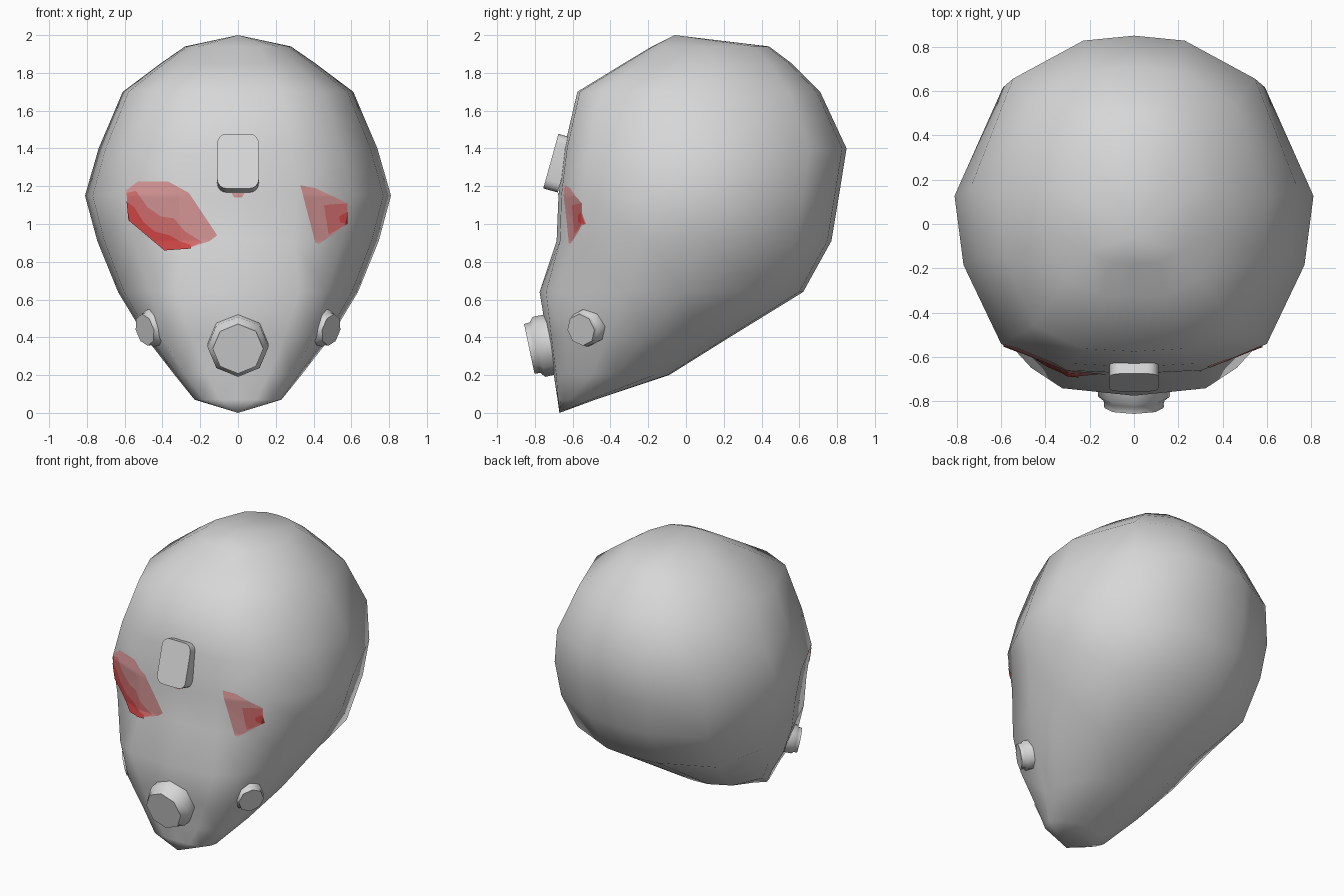
import bpy, bmesh, math
from mathutils import Vector
from mathutils.bvhtree import BVHTree

if "Cube" in bpy.data.objects:
    bpy.data.objects.remove(bpy.data.objects["Cube"])


def material(name, rgb):
    m = bpy.data.materials.new(name)
    m.diffuse_color = (*rgb, 1)
    m.use_nodes = True
    m.node_tree.nodes["Principled BSDF"].inputs["Base Color"].default_value = m.diffuse_color
    return m


GREY = material("shell grey", (0.68, 0.68, 0.68))
PALE = material("pale red", (0.64, 0.29, 0.29))
MID = material("mid red", (0.63, 0.15, 0.15))
DEEP = material("deep red", (0.62, 0.06, 0.06))


def finish(bm, name, mat, angle=None):
    me = bpy.data.meshes.new(name)
    bm.to_mesh(me)
    bm.free()
    ob = bpy.data.objects.new(name, me)
    bpy.context.collection.objects.link(ob)
    me.materials.append(mat)
    if angle:
        bpy.ops.object.select_all(action='DESELECT')
        ob.select_set(True)
        bpy.context.view_layer.objects.active = ob
        bpy.ops.object.shade_smooth_by_angle(angle=math.radians(angle))
    return ob


# Head shell rings: height, front y, back y, half width, then width shares of snout, cheek and rear corners
rings = [(0.07, -0.68, -0.48, 0.23, .42, .80, .71), (0.20, -0.70, -0.09, 0.335, .48, .83, .72),
         (0.40, -0.735, 0.23, 0.49, .50, .82, .75), (0.64, -0.775, 0.62, 0.635, .51, .73, .85),
         (0.91, -0.685, 0.77, 0.745, .40, .74, .76), (1.15, -0.675, 0.81, 0.81, .38, .74, .73),
         (1.40, -0.645, 0.85, 0.738, .38, .74, .74), (1.70, -0.575, 0.71, 0.61, .38, .74, .74),
         (1.85, -0.33, 0.56, 0.41, .38, .74, .72), (1.94, -0.18, 0.44, 0.28, .38, .74, .71)]


# Outline of a ring: share of width, share of depth from front to back
def outline(snout, cheek, rear):
    half = [(0, 0), (snout, .01 + (snout - .38) * .11), (cheek, .09), (.95, .33), (1, .54),
            (rear, .87), (.31, .985), (0, 1)]
    return half + [(-x, t) for x, t in half[-2:0:-1]]


bm = bmesh.new()
loops = [[bm.verts.new((x * w, f + t * (b - f), z)) for x, t in outline(*shares)] for z, f, b, w, *shares in rings]
n = len(loops[0])
for lo, hi in zip(loops, loops[1:]):
    for i in range(n):
        j = (i + 1) % n
        bm.faces.new((lo[i], lo[j], hi[j], hi[i]))
chin, crown = bm.verts.new((0, -0.67, 0)), bm.verts.new((0, -0.06, 2))
for i in range(n):
    j = (i + 1) % n
    bm.faces.new((chin, loops[0][j], loops[0][i]))
    bm.faces.new((crown, loops[-1][i], loops[-1][j]))
bmesh.ops.recalc_face_normals(bm, faces=bm.faces)
bmesh.ops.triangulate(bm, faces=bm.faces)
tree = BVHTree.FromBMesh(bm)
finish(bm, "head_shell", GREY, 180)


# Eye patches: outlines in x, z laid onto the shell
def patch(name, pts, mat, lift):
    bm = bmesh.new()
    bm.faces.new([bm.verts.new((x, -2, z)) for x, z in pts])
    bm.normal_update()
    bmesh.ops.triangulate(bm, faces=bm.faces)
    bmesh.ops.subdivide_edges(bm, edges=bm.edges, cuts=24, use_grid_fill=True)
    for v in bm.verts:
        v.co = tree.ray_cast(v.co, Vector((0, 1, 0)))[0] - Vector((0, lift, 0))
    bmesh.ops.recalc_face_normals(bm, faces=bm.faces)
    if sum(f.normal.y for f in bm.faces) > 0:
        bmesh.ops.reverse_faces(bm, faces=bm.faces)
    finish(bm, name, mat, 180)


patch("left_eye_outer", [(-.59, 1.18), (-.53, 1.225), (-.37, 1.225), (-.26, 1.165), (-.11, .94), (-.15, .91),
                         (-.27, .87), (-.39, .86), (-.58, 1.02)], PALE, .003)
patch("left_eye_middle", [(-.59, 1.165), (-.54, 1.175), (-.48, 1.09), (-.41, 1.04), (-.34, 1.03), (-.28, .96),
                          (-.19, .905), (-.27, .87), (-.39, .86), (-.58, 1.02)], MID, .006)
patch("left_eye_inner", [(-.59, 1.12), (-.55, 1.09), (-.50, 1.01), (-.44, .96), (-.36, .94), (-.31, .91),
                         (-.25, .89), (-.25, .87), (-.39, .86), (-.58, 1.02)], DEEP, .009)
patch("right_eye_outer", [(.33, 1.205), (.41, 1.19), (.58, 1.11), (.58, 1.0), (.43, .895), (.41, .90)], PALE, .003)
patch("right_eye_middle", [(.455, 1.1), (.58, 1.11), (.58, 1.0), (.48, .945)], MID, .006)
patch("right_eye_inner", [(.535, 1.04), (.58, 1.065), (.58, 1.0), (.54, 1.01)], DEEP, .009)
patch("brow_spot", [(-.035, 1.165), (.035, 1.165), (.02, 1.14), (-.02, 1.14)], PALE, .003)


# Stepped octagonal filters: (distance along axis, radius) profile
def filter_can(name, origin, axis, steps):
    rot = Vector(axis).normalized().to_track_quat('Z', 'Y')
    bm = bmesh.new()
    prev = None
    for d, r in steps:
        ring = [bm.verts.new(Vector(origin) + rot @ Vector((r * math.sin(a), r * math.cos(a), d)))
                for a in [i * math.tau / 8 for i in range(8)]]
        if prev:
            for i in range(8):
                bm.faces.new((prev[i], prev[i - 1], ring[i - 1], ring[i]))
        else:
            bm.faces.new(ring)
        prev = ring
    bm.faces.new(prev)
    bmesh.ops.recalc_face_normals(bm, faces=bm.faces)
    finish(bm, name, GREY, 70)


front_axis = (0, -1, -0.21)
filter_can("front_filter", (0, -0.72, 0.362), front_axis,
           [(-.03, .162), (.06, .162), (.08, .137), (.112, .134)])
for side, label in ((1, "right"), (-1, "left")):
    filter_can(label + "_filter", (side * .437, -0.518, 0.455), (side * .81, -.55, -.22),
               [(-.04, .1), (.035, .1), (.045, .088), (.07, .086)])

# Forehead module: rounded plate leaning back
bm = bmesh.new()
corners = []
for k, (cx, cz) in enumerate(((.06, .10), (-.06, .10), (-.06, -.10), (.06, -.10))):
    for s in range(5):
        a = (k + s / 4) * math.pi / 2
        corners.append((cx + .05 * math.cos(a), cz + .05 * math.sin(a)))
face = bm.faces.new([bm.verts.new((x, 0.04, z)) for x, z in corners])
out = bmesh.ops.extrude_face_region(bm, geom=[face])
bmesh.ops.translate(bm, verts=[v for v in out["geom"] if isinstance(v, bmesh.types.BMVert)], vec=(0, -.08, 0))
bmesh.ops.recalc_face_normals(bm, faces=bm.faces)
module = finish(bm, "forehead_module", GREY, 40)
module.location = (0, -0.677, 1.322)
module.rotation_euler.x = math.radians(-15.5)
